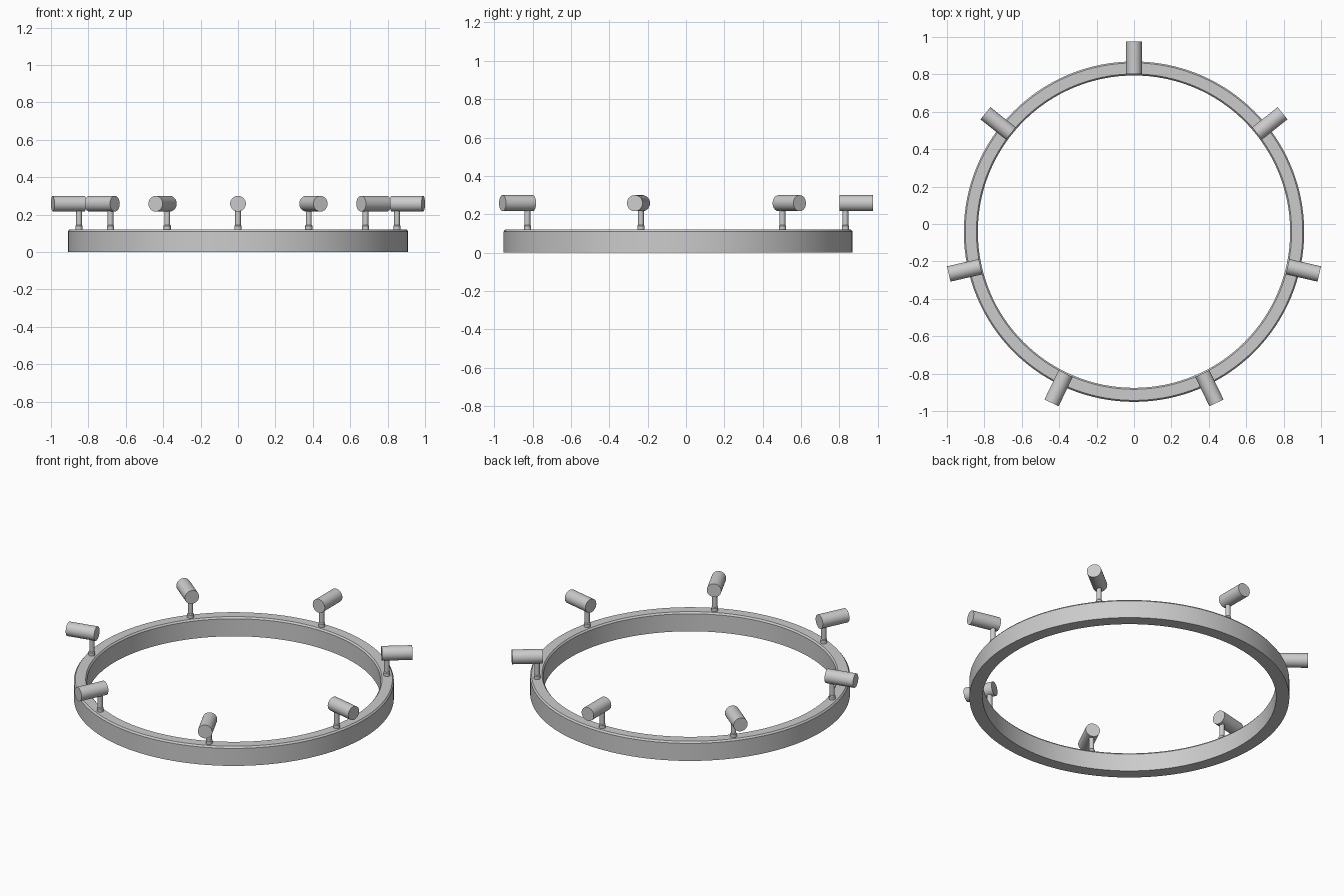
import bpy, bmesh, math
from mathutils import Matrix, Vector

cube = bpy.data.objects.get("Cube")
if cube:
    bpy.data.objects.remove(cube, do_unlink=True)

CENTRE = Vector((0, -0.041, 0))
COUNT = 7

grey = bpy.data.materials.new("light_grey")
grey.use_nodes = True
colour = (0.6, 0.6, 0.6, 1)
grey.diffuse_color = colour
grey.node_tree.nodes["Principled BSDF"].inputs["Base Color"].default_value = colour


def lathe(name, profile, steps, matrix, closed=False):
    """Spin an (r, z) profile about z, then place it with a matrix."""
    bm = bmesh.new()
    verts = [bm.verts.new((r, 0, z)) for r, z in profile]
    edges = [bm.edges.new(pair) for pair in zip(verts, verts[1:])]
    if closed:
        edges.append(bm.edges.new((verts[-1], verts[0])))
    bmesh.ops.spin(bm, geom=verts + edges, cent=(0, 0, 0), axis=(0, 0, 1),
                   angle=math.tau, steps=steps, use_duplicate=False)
    bmesh.ops.remove_doubles(bm, verts=bm.verts, dist=1e-5)
    bmesh.ops.recalc_face_normals(bm, faces=bm.faces)
    mesh = bpy.data.meshes.new(name)
    bm.to_mesh(mesh)
    bm.free()
    mesh.materials.append(grey)
    obj = bpy.data.objects.new(name, mesh)
    obj.matrix_world = matrix
    bpy.context.collection.objects.link(obj)
    bpy.ops.object.select_all(action="DESELECT")
    obj.select_set(True)
    bpy.context.view_layer.objects.active = obj
    bpy.ops.object.shade_smooth_by_angle(angle=math.radians(30))


# Ring band with chamfered top edges
lathe("ring", [(0.835, 0), (0.91, 0), (0.91, 0.11), (0.902, 0.12),
               (0.843, 0.12), (0.835, 0.11)],
      128, Matrix.Translation(CENTRE), closed=True)

# Evenly spaced posts, each carrying an outward-pointing barrel
for i in range(COUNT):
    turn = Matrix.Translation(CENTRE) @ Matrix.Rotation(
        math.pi / 2 + i * math.tau / COUNT, 4, "Z")
    lathe(f"post_{i + 1}", [(0, 0.115), (0.019, 0.115), (0.019, 0.14),
                            (0.015, 0.145), (0.015, 0.25), (0, 0.25)],
          24, turn @ Matrix.Translation((0.872, 0, 0)))
    lathe(f"barrel_{i + 1}", [(0, 0), (0.042, 0), (0.042, 0.174), (0, 0.174)],
          32, turn @ Matrix.Translation((0.842, 0, 0.258))
          @ Matrix.Rotation(math.pi / 2, 4, "Y"))
